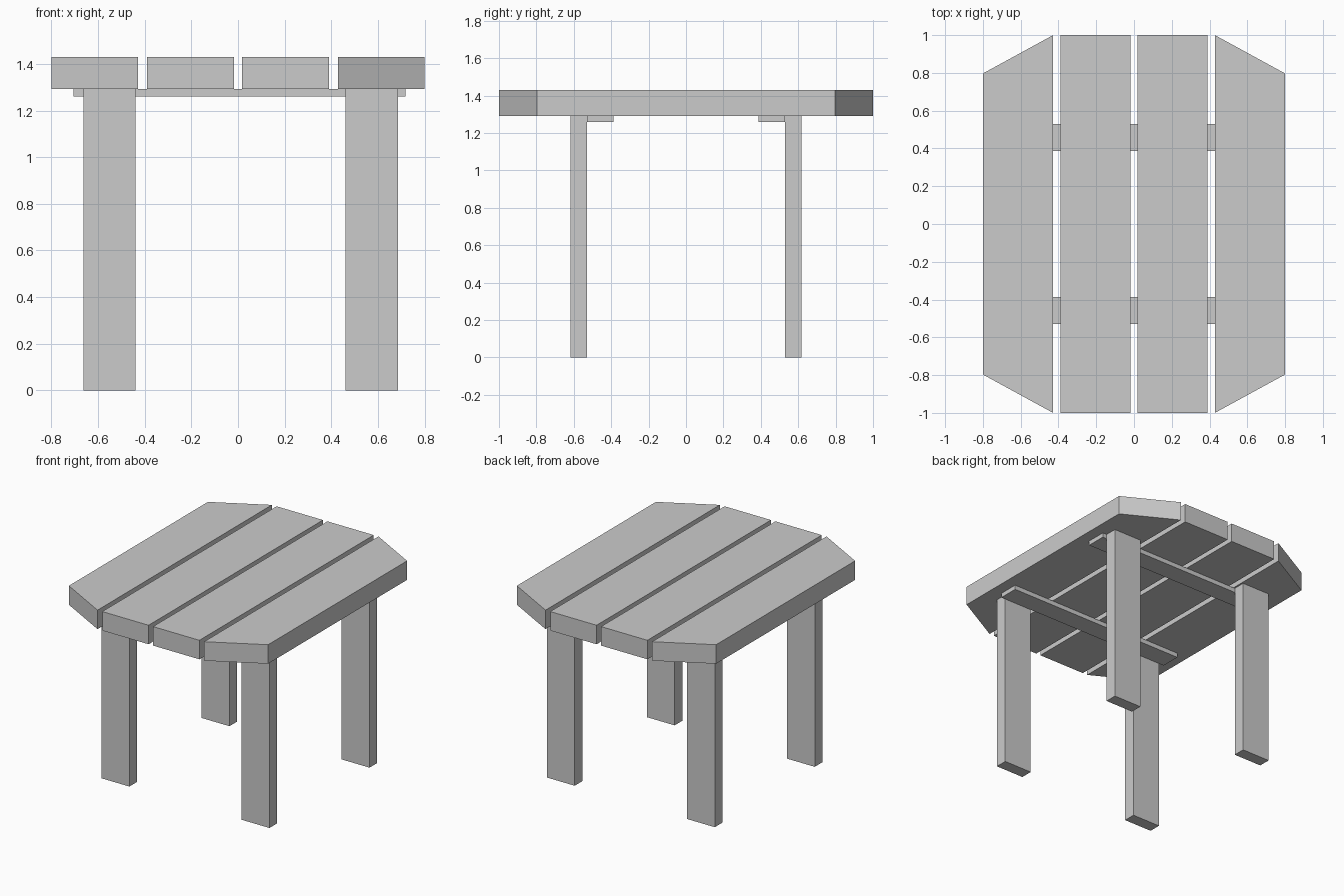
import bpy, bmesh

if "Cube" in bpy.data.objects:
    bpy.data.objects.remove(bpy.data.objects["Cube"])

Z_UNDER, Z_TOP = 1.292, 1.43


def prism(name, outline, z0, z1):
    """Extrude a flat xy outline from z0 up to z1."""
    bm = bmesh.new()
    face = bm.faces.new([bm.verts.new((x, y, z0)) for x, y in outline])
    ext = bmesh.ops.extrude_face_region(bm, geom=[face])
    top = [v for v in ext["geom"] if isinstance(v, bmesh.types.BMVert)]
    bmesh.ops.translate(bm, verts=top, vec=(0, 0, z1 - z0))
    bmesh.ops.recalc_face_normals(bm, faces=bm.faces)
    mesh = bpy.data.meshes.new(name)
    bm.to_mesh(mesh)
    bm.free()
    obj = bpy.data.objects.new(name, mesh)
    bpy.context.collection.objects.link(obj)
    return obj


def box(name, x0, x1, y0, y1, z0, z1):
    return prism(name, [(x0, y0), (x1, y0), (x1, y1), (x0, y1)], z0, z1)


# Table top: two straight inner planks, two outer planks with cut corners
for side, s in (("left", -1), ("right", 1)):
    box(f"inner_plank_{side}", s * 0.018, s * 0.39, -1, 1, Z_UNDER, Z_TOP)
    prism(f"outer_plank_{side}",
          [(s * 0.428, -1), (s * 0.8, -0.797), (s * 0.8, 0.797), (s * 0.428, 1)],
          Z_UNDER, Z_TOP)

# Battens under the planks and a pair of legs beside each batten
for end, s in (("front", -1), ("back", 1)):
    box(f"{end}_batten", -0.705, 0.718, s * 0.387, s * 0.53, 1.26, Z_UNDER)
    for side, x in (("left", -0.663), ("right", 0.462)):
        box(f"{end}_leg_{side}", x, x + 0.223, s * 0.53, s * 0.617, 0, Z_UNDER)
